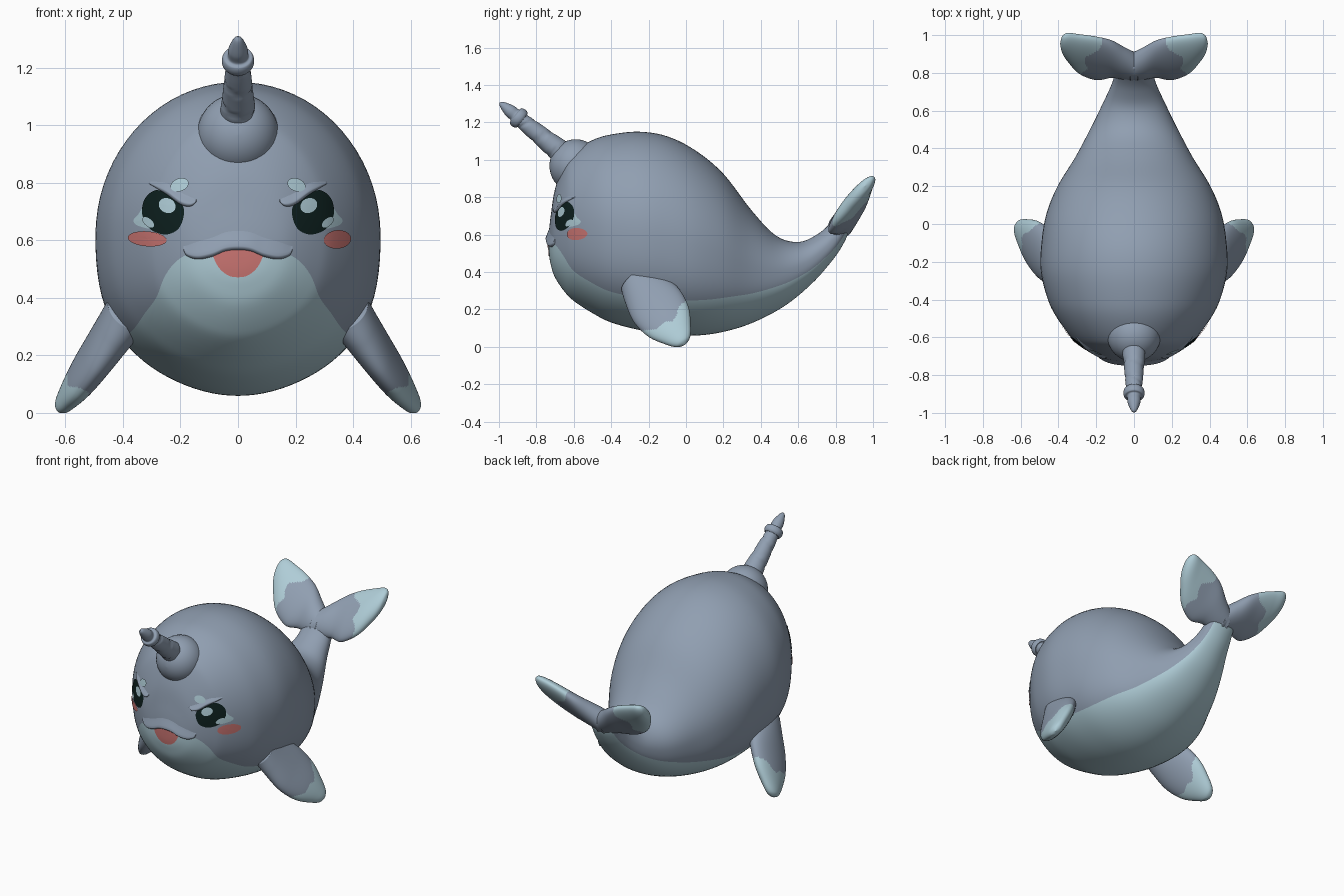
import bpy, bmesh, math
from mathutils import Vector
from mathutils.bvhtree import BVHTree

if "Cube" in bpy.data.objects:
    bpy.data.objects.remove(bpy.data.objects["Cube"])


def material(name, rgb):
    m = bpy.data.materials.new(name)
    m.diffuse_color = (*rgb, 1)
    m.use_nodes = True
    m.node_tree.nodes["Principled BSDF"].inputs["Base Color"].default_value = m.diffuse_color
    return m


GREY = material("slate grey", (0.28, 0.345, 0.44))
PALE = material("pale blue", (0.43, 0.61, 0.68))
DARK = material("eye dark", (0.004, 0.014, 0.013))
PINK = material("coral pink", (0.60, 0.18, 0.17))


def spline(pts, n, closed=False):
    """Catmull-Rom interpolation of tuples of any length."""
    k, out = len(pts), []
    for i in range(k if closed else k - 1):
        if closed:
            a, b, c, d = (pts[(i + o) % k] for o in (-1, 0, 1, 2))
        else:
            a, b, c, d = (pts[min(max(i + o, 0), k - 1)] for o in (-1, 0, 1, 2))
        for j in range(n):
            t = j / n
            out.append(tuple(0.5 * (2 * q + (r - p) * t + (2 * p - 5 * q + 4 * r - s) * t * t
                                    + (3 * q - p - 3 * r + s) * t ** 3)
                             for p, q, r, s in zip(a, b, c, d)))
    if not closed:
        out.append(tuple(pts[-1]))
    return out


def loft(name, rings, mats, rule=lambda i, j: 0, caps=True):
    bm = bmesh.new()
    vs = [[bm.verts.new(p) for p in r] for r in rings]
    n = len(rings[0])
    for i in range(len(vs) - 1):
        for j in range(n):
            k = (j + 1) % n
            f = bm.faces.new((vs[i][j], vs[i][k], vs[i + 1][k], vs[i + 1][j]))
            f.material_index = rule(i, j)
    if caps:
        bm.faces.new(vs[0])
        bm.faces.new(vs[-1]).material_index = rule(len(vs) - 2, 0)
        bmesh.ops.recalc_face_normals(bm, faces=bm.faces)
    for f in bm.faces:
        f.smooth = True
    me = bpy.data.meshes.new(name)
    bm.to_mesh(me)
    tree = BVHTree.FromBMesh(bm)
    bm.free()
    for m in mats:
        me.materials.append(m)
    bpy.context.collection.objects.link(bpy.data.objects.new(name, me))
    return tree


# Body: sections as top y, top z, bottom y, bottom z, half width, belly height fraction
sections = [
    (-.735, .562, -.735, .560, .001, .50), (-.732, .625, -.732, .49, .06, .48),
    (-.722, .71, -.722, .435, .125, .43), (-.70, .845, -.70, .37, .19, .37),
    (-.65, .985, -.65, .295, .273, .265), (-.60, 1.045, -.60, .245, .331, .20),
    (-.50, 1.105, -.50, .18, .406, .173), (-.40, 1.135, -.40, .13, .456, .163),
    (-.25, 1.15, -.25, .09, .493, .165), (-.10, 1.125, -.10, .066, .49, .178),
    (.05, 1.05, .05, .06, .465, .19), (.20, .925, .20, .08, .405, .215),
    (.35, .73, .36, .13, .31, .26), (.48, .595, .53, .22, .23, .30),
    (.60, .56, .67, .335, .165, .29), (.70, .60, .765, .44, .12, .25),
    (.77, .66, .83, .53, .10, .2), (.82, .73, .87, .62, .085, .14),
    (.86, .72, .86, .70, .01, .1)]
LOW, HIGH = 14, 28
rings = []
for yt, zt, yb, zb, w, f in spline(sections, 5):
    split = math.asin(2 * f - 1)
    half = [-math.pi / 2 + (split + math.pi / 2) * j / LOW for j in range(LOW)]
    half += [split + (math.pi / 2 - split) * j / HIGH for j in range(HIGH + 1)]
    angles = half + [math.pi - a for a in half[-2:0:-1]]
    full = lambda a: 1 + (.07 * math.sin(2 * a) ** 2 if math.sin(a) < 0 else 0)  # fuller belly
    rings.append([Vector((w * math.cos(a) * full(a), (yt + yb) / 2 + (yt - yb) / 2 * math.sin(a),
                          (zt + zb) / 2 + (zt - zb) / 2 * math.sin(a))) for a in angles])
RN = len(rings[0])
body = loft("body", rings, [GREY, PALE], lambda i, j: int(j < LOW or j >= RN - LOW))


def on_face(x, z, lift):
    hit, normal, _, _ = body.ray_cast(Vector((x, -2, z)), Vector((0, 1, 0)))
    return hit + Vector((normal.x, -abs(normal.y), normal.z)) * lift


# Thin painted plates wrapped onto the face
def decal(name, outline, mat, lift=.003):
    cx = sum(p[0] for p in outline) / len(outline)
    cz = sum(p[1] for p in outline) / len(outline)
    loft(name, [[on_face(cx + (x - cx) * r, cz + (z - cz) * r, lift) for x, z in outline]
                for r in (1, .8, .6, .4, .2, .01)], [mat], caps=False)


def oval(cx, cz, rx, rz, tilt=0):
    c, s = math.cos(tilt), math.sin(tilt)
    ring = [(rx * math.cos(i * math.tau / 32), rz * math.sin(i * math.tau / 32)) for i in range(32)]
    return [(cx + a * c - b * s, cz + a * s + b * c) for a, b in ring]


# Fold of soft flesh along a face line of (x, z, radius), fading into the face above
def ridge(name, pts, stretch):
    rows = []
    for x, z, r in spline(pts, 6):
        row = []
        for k in range(28):
            a = k * math.tau / 28
            c, s = math.cos(a), math.sin(a)
            up = max(c, 0)
            p = on_face(x, z + r * c * (stretch if c > 0 else 1), -.001 * up)
            row.append(p - Vector((0, 1.2 * r * s * (1 - up * .9), 0)))
        rows.append(row)
    loft(name, rows, [GREY])


eye = spline([(.186, .69), (.193, .722), (.225, .745), (.278, .774), (.320, .745),
              (.330, .69), (.304, .64), (.25, .620), (.205, .640)], 5, True)
white = spline([(.30, .645), (.345, .65), (.362, .668), (.345, .69), (.325, .71)], 6, True)
for side, s in (("left", -1), ("right", 1)):
    flip = lambda pts: [(s * p[0], *p[1:]) for p in pts][::s]
    decal(side + "_eye_white", flip(white), PALE, .002)
    decal(side + "_eye", flip(eye), DARK, .004)
    decal(side + "_eye_highlight", flip(oval(.243, .720, .030, .025, .5)), PALE, .006)
    decal(side + "_eye_glint", flip(oval(.308, .662, .024, .013, .7)), PALE, .006)
    decal(side + "_brow_spot", flip(oval(.200, .791, .032, .022, -.35)), PALE, .008)
    ridge(side + "_brow", flip([(.145, .736, .003), (.165, .728, .010), (.20, .737, .013),
                                (.25, .772, .012), (.31, .80, .003)]), 2.5)
decal("left_cheek", oval(-.312, .605, .067, .026, -.08), PINK, .005)
decal("right_cheek", oval(.342, .603, .047, .032, .1), PINK, .005)

# Mouth
decal("mouth", spline([(-.085, .553), (-.045, .563), (0, .57), (.045, .563), (.085, .553),
                       (.068, .508), (.035, .479), (0, .472), (-.035, .479), (-.068, .508)], 4, True),
      PINK, .005)
lip = [(.19, .572, .003), (.178, .554, .008), (.14, .547, .013), (.09, .557, .014), (.045, .575, .014)]
ridge("upper_lip", [(-x, z, r) for x, z, r in lip] + [(0, .580, .014)] + lip[::-1], 4)

# Horn: forehead dome, then a spiral shaft, collar and tip turned round a sloping axis
rings = []
for i in range(21):
    a = math.pi * i / 20
    r = .142 * math.sin(a) + .0005
    rings.append([Vector((r * math.cos(t), -.59 - .140 * math.cos(a), .967 + r * math.sin(t)))
                  for t in (k * math.tau / 48 for k in range(48))])
loft("horn_base", rings, [GREY])

axis, across = Vector((0, -.777, .629)), Vector((0, .629, .777))
profile = [(.0, .068), (.10, .062), (.20, .053), (.30, .046), (.352, .041), (.356, .048), (.368, .055),
           (.385, .056), (.40, .050), (.407, .036), (.44, .034), (.475, .024), (.500, .013), (.510, .001)]
rings = []
for d, r in spline(profile, 7):
    ring = []
    for k in range(48):
        t = k * math.tau / 48
        groove = .11 * max(0, math.cos(t + d * math.tau / .11)) ** 10 if d < .345 else 0
        rr = r * (1 - groove)
        ring.append(Vector((0, -.6, .985)) + axis * d + Vector((rr * math.cos(t), 0, 0))
                    + across * (rr * math.sin(t)))
    rings.append(ring)
loft("horn", rings, [GREY])


# Fins: oval sections of (x, y, z, half chord, half thickness, position along fin)
def fin(name, rows, u, v, pale, s):
    rows, n = spline(rows, 14), 72
    u, v = Vector(u), Vector(v)
    rings = []
    for x, y, z, h, t, _ in rows:
        ring = []
        for k in range(n):
            a = k * math.tau / n
            p = Vector((x, y, z)) + u * (h * math.cos(a)) + v * (t * math.sin(a))
            ring.append(Vector((s * p.x, p.y, max(p.z, 0))))
        rings.append(ring)
    loft(name, rings, [GREY, PALE],
         lambda i, j: int(pale(rows[i][5], math.cos((j + .5) * math.tau / n))))


root, tip = Vector((.375, -.26, .36)), Vector((.622, -.005, .012))
flipper = [(*root.lerp(tip, p), h, t, p) for p, h, t in
           ((0, .105, .085), (.15, .128, .076), (.4, .152, .064), (.65, .135, .054),
            (.85, .085, .040), (.96, .045, .026), (1.0, .002, .002))]
fluke = [(-.02, .83, .65, .08, .065, 0), (.05, .85, .68, .11, .062, .13), (.12, .873, .712, .138, .055, .32),
         (.2, .877, .735, .165, .05, .54), (.29, .900, .780, .150, .046, .78),
         (.350, .935, .828, .108, .038, .92), (.380, .950, .852, .062, .024, .98), (.391, .955, .86, .002, .002, 1)]
for side, s in (("left", -1), ("right", 1)):
    fin(side + "_flipper", flipper, (-.15, .8, .58), (.88, -.2, .42),
        lambda p, c: p > .70 - .14 * c * c + .02 * math.sin(7 * c), s)
    fin(side + "_tail_fluke", fluke, (0, .66, .75), (0, -.75, .66),
        lambda p, c: p > .70 - .24 * max(c, 0) + .04 * math.sin(6 * c), s)
